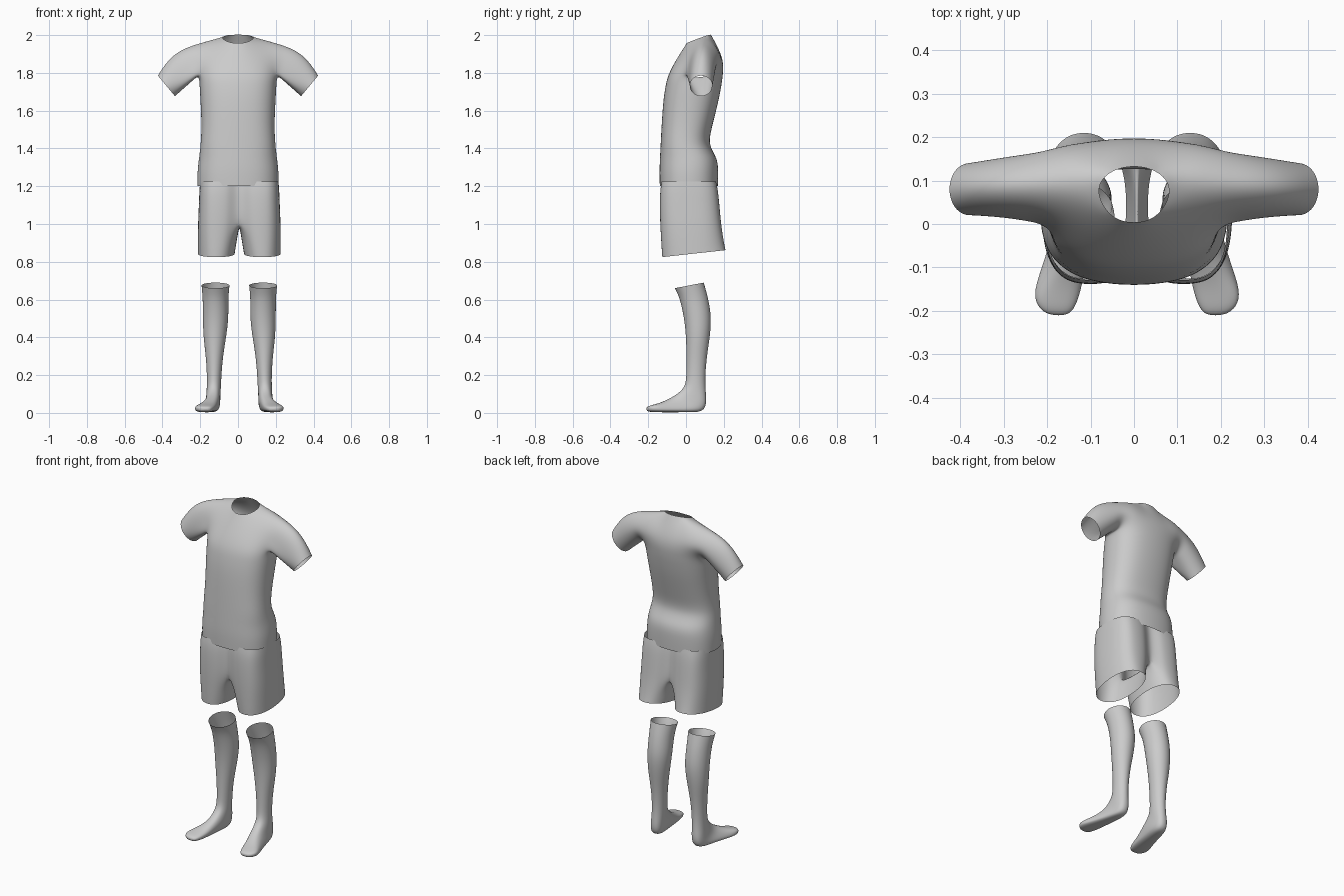
import bpy, bmesh
from math import sin, cos, pi, radians
from mathutils import Vector

if "Cube" in bpy.data.objects:
    bpy.data.objects.remove(bpy.data.objects["Cube"])


def spow(v, e):
    v = 0 if abs(v) < 1e-6 else v
    return abs(v) ** e * (1 if v >= 0 else -1)


def build(name, verts, faces, x_shift=0, levels=2):
    """Half mesh on +x, mirrored and smoothed."""
    bm = bmesh.new()
    vs = [bm.verts.new(v) for v in verts]
    for f in faces:
        bm.faces.new([vs[i] for i in f])
    bmesh.ops.delete(bm, geom=[v for v in bm.verts if not v.link_faces], context='VERTS')
    bmesh.ops.recalc_face_normals(bm, faces=bm.faces)
    for f in bm.faces:
        f.smooth = True
    me = bpy.data.meshes.new(name)
    bm.to_mesh(me)
    bm.free()
    ob = bpy.data.objects.new(name, me)
    bpy.context.collection.objects.link(ob)
    ob.location.x = x_shift
    ob.modifiers.new("mirror", 'MIRROR').merge_threshold = 0.002
    sub = ob.modifiers.new("smooth", 'SUBSURF')
    sub.levels = sub.render_levels = levels
    return ob


# Shirt body: rows of (z, half width, front y, back y), 9 columns front to back
rows = [(1.20, .215, -.142, .172), (1.28, .216, -.144, .174), (1.35, .207, -.141, .170),
        (1.42, .198, -.137, .118), (1.52, .193, -.132, .142), (1.65, .199, -.124, .175),
        (1.73, .204, -.112, .190), (1.79, .207, -.098, .199)]
V, F = [], []
for z, w, f, b in rows:
    for j in range(9):
        a = -pi / 2 + pi * j / 8
        x = w * 1.015 * spow(cos(a), .78)
        V.append((x, (f + b) / 2 + (b - f) / 2 * spow(sin(a), .85), z))
for r in range(len(rows) - 1):
    for j in range(8):
        F.append((r * 9 + j, r * 9 + j + 1, r * 9 + j + 10, r * 9 + j + 9))
top = (len(rows) - 1) * 9


def add(points):
    start = len(V)
    V.extend(points)
    return list(range(start, len(V)))


def strip(a, b):
    for i in range(len(a) - 1):
        F.append((a[i], a[i + 1], b[i + 1], b[i]))


# Shirt yoke: front and back panels meeting at the shoulder line
front0 = [top + j for j in range(4)]
back0 = [top + 8 - j for j in range(4)]
front1 = add([(0, -.058, 1.865), (.07, -.05, 1.865), (.145, -.028, 1.862), (.208, .012, 1.855)])
front2 = add([(0, 0, 1.955), (.055, .012, 1.962), (.14, .03, 1.94), (.225, .038, 1.92)])
back1 = add([(0, .2, 1.88), (.07, .2, 1.88), (.145, .2, 1.87), (.215, .178, 1.855)])
back2 = add([(0, .137, 2.002), (.06, .122, 2.002), (.145, .152, 1.96), (.228, .15, 1.92)])
shoulder = add([(.092, .078, 1.987), (.15, .09, 1.982), (.232, .092, 1.962)])
for a, b in ((front0, front1), (front1, front2), (back0, back1), (back1, back2),
             (front2[1:], shoulder), (back2[1:], shoulder)):
    strip(a, b)

# Sleeve: armhole loop lofted to the cuff ellipse
hole = [top + 4, front0[3], front1[3], front2[3], shoulder[2], back2[3], back1[3], back0[3]]
base = [Vector(V[i]) for i in hole]
C, U, W = Vector((.379, .08, 1.731)), Vector((.050, 0, .060)), Vector((0, -.066, 0))
prev = hole
for t in (.25, .5, .75, .97, 1):
    pts = []
    for k, p in enumerate(base):
        phi = k * pi / 4
        q = p.lerp(C - U * cos(phi) + W * sin(phi), t)
        lift = .034 * sin(pi * t) * max(0, -cos(phi))
        pts.append(q + Vector((.5, 0, .85)) * lift)
    ring = add(pts)
    strip(prev + prev[:1], ring + ring[:1])
    prev = ring
build("shirt", V, F, 0, 3)

# Shorts: rows of (z, centre x, half width, front y, back y, roundness, hem tilt)
N = 24
legs = [(1.225, .104, .104, -.130, .160, .72, 0), (1.18, .106, .106, -.138, .170, .72, 0),
        (1.10, .107, .108, -.140, .178, .74, 0), (1.01, .109, .110, -.138, .186, .76, 0),
        (.94, .114, .106, -.134, .195, .80, .03), (.88, .119, .101, -.130, .204, .85, .08),
        (.843, .122, .098, -.127, .211, .88, .11)]
CROTCH = 3
V, F = [], []
for r, (z, cx, hx, f, b, e, tilt) in enumerate(legs):
    for i in range(N):
        a = radians(15 * i)
        x, y = cx + hx * spow(cos(a), e), (f + b) / 2 - (b - f) / 2 * spow(sin(a), e)
        dz = tilt * (y - .04)
        if r <= CROTCH and 9 <= i <= 15:
            x = 0
            if r == CROTCH:
                dz = -.02 * sin(pi * (i - 9) / 6)
        V.append((x, y, z + dz))
for r in range(len(legs) - 1):
    for i in range(N):
        if r < CROTCH and 9 <= i < 15:
            continue
        n = (i + 1) % N
        F.append((r * N + i, r * N + n, (r + 1) * N + n, (r + 1) * N + i))
build("shorts", V, F, .007)

# Socks: sections of (front y, z, back y, z, centre x, half width) from cuff to toe
sock = [(-.060, .660, .095, .690, .126, .074), (-.045, .630, .108, .645, .126, .070),
        (-.030, .590, .122, .590, .126, .067), (-.010, .500, .136, .500, .125, .068),
        (.000, .400, .127, .400, .130, .060), (.002, .300, .111, .300, .132, .045),
        (.002, .210, .101, .190, .133, .038), (-.002, .150, .105, .110, .135, .037),
        (-.025, .118, .110, .055, .138, .037), (-.055, .095, .095, .006, .140, .039),
        (-.090, .075, .030, .003, .150, .042), (-.130, .056, -.070, .003, .168, .048),
        (-.168, .045, -.140, .003, .184, .054), (-.195, .038, -.185, .004, .186, .044),
        (-.211, .028, -.210, .010, .180, .022)]
V, F = [], []
M = 20
for r, (fy, fz, by, bz, cx, w) in enumerate(sock):
    e = 1 if r < 8 else .75
    for i in range(M):
        a = 2 * pi * i / M
        c, s = spow(cos(a), e), spow(sin(a), e)
        V.append((cx + w * 1.015 * s, (fy + by) / 2 + (fy - by) / 2 * c,
                  max(0, (fz + bz) / 2 + (fz - bz) / 2 * c)))
for r in range(len(sock) - 1):
    for i in range(M):
        n = (i + 1) % M
        F.append((r * M + i, r * M + n, (r + 1) * M + n, (r + 1) * M + i))
F.append(tuple((len(sock) - 1) * M + i for i in range(M)))
build("socks", V, F, .007)
